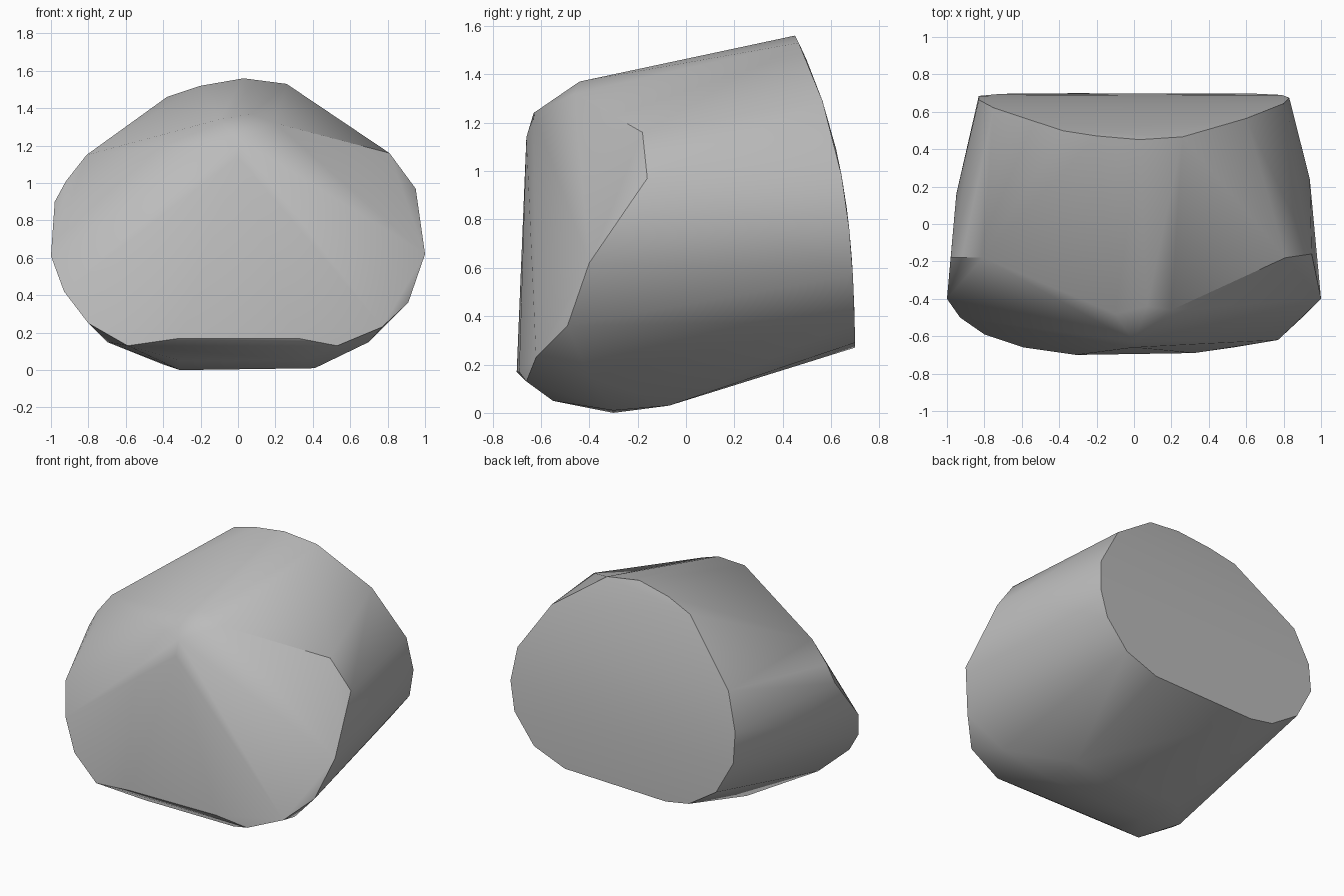
import bpy
import bmesh
from math import radians

default_cube = bpy.data.objects.get("Cube")
if default_cube:
    bpy.data.objects.remove(default_cube, do_unlink=True)


def make_material(name, colour):
    material = bpy.data.materials.new(name)
    material.use_nodes = True
    material.diffuse_color = colour
    shader = material.node_tree.nodes["Principled BSDF"]
    shader.inputs["Base Color"].default_value = colour
    return material


def back_depth(height):
    """The rear face leans forward gently towards its top."""
    return .7 - .06 * height ** 3.2


# Rear outline as (x, z), clockwise from the crest
back_outline = [
    (.26, 1.53), (.03, 1.56), (-.2, 1.52), (-.38, 1.46), (-.75, 1.09),
    (-.83, .85), (-.83, .65), (-.71, .43), (-.51, .3), (-.34, .27),
    (.41, .29), (.64, .38), (.79, .57), (.83, .76), (.8, .98), (.6, 1.29),
]

# Rim of the front face, from the upper right shoulder round the bottom
front_rim = [
    (.81, -.18, 1.16), (.95, -.16, .97), (1, -.4, .62), (.91, -.49, .36),
    (.77, -.62, .23), (.53, -.66, .13), (.32, -.69, .17), (-.31, -.7, .17),
    (-.59, -.66, .13), (-.8, -.59, .25), (-.93, -.5, .42), (-1, -.4, .61),
    (-.98, -.18, .9), (-.92, -.18, 1.01), (-.81, -.18, 1.15),
]

# Nose ridge where the front facets meet the top
nose_ridge = [
    (-.1, -.48, 1.34), (0, -.63, 1.24), (0, -.66, 1.14),
    (.07, -.44, 1.37), (.2, -.46, 1.32), (.45, -.34, 1.25),
]

# Rounded underside and the slight bulge of each flank
underside = [
    (-.31, -.3, 0), (.41, -.3, .01), (-.4, -.07, .03), (.4, -.07, .03),
    (-.31, -.55, .05), (.35, -.55, .05), (-.7, -.4, .15), (.7, -.4, .15),
]
flanks = [(-.95, .16, .75), (.94, .24, .8)]

# Wrap the outlines in one faceted boulder
points = [(x, back_depth(z), z) for x, z in back_outline]
points += front_rim + nose_ridge + underside + flanks
bm = bmesh.new()
for point in points:
    bm.verts.new(point)
hull = bmesh.ops.convex_hull(bm, input=bm.verts[:])
unused = [v for v in bm.verts if not v.link_faces]
bmesh.ops.delete(bm, geom=unused, context="VERTS")
bmesh.ops.recalc_face_normals(bm, faces=bm.faces[:])

mesh = bpy.data.meshes.new("boulder")
bm.to_mesh(mesh)
bm.free()
boulder = bpy.data.objects.new("boulder", mesh)
bpy.context.collection.objects.link(boulder)
mesh.materials.append(make_material("stone grey", (.5, .5, .5, 1)))

# Soft shading with crisp rims
bpy.ops.object.select_all(action="DESELECT")
boulder.select_set(True)
bpy.context.view_layer.objects.active = boulder
bpy.ops.object.shade_smooth_by_angle(angle=radians(35))
